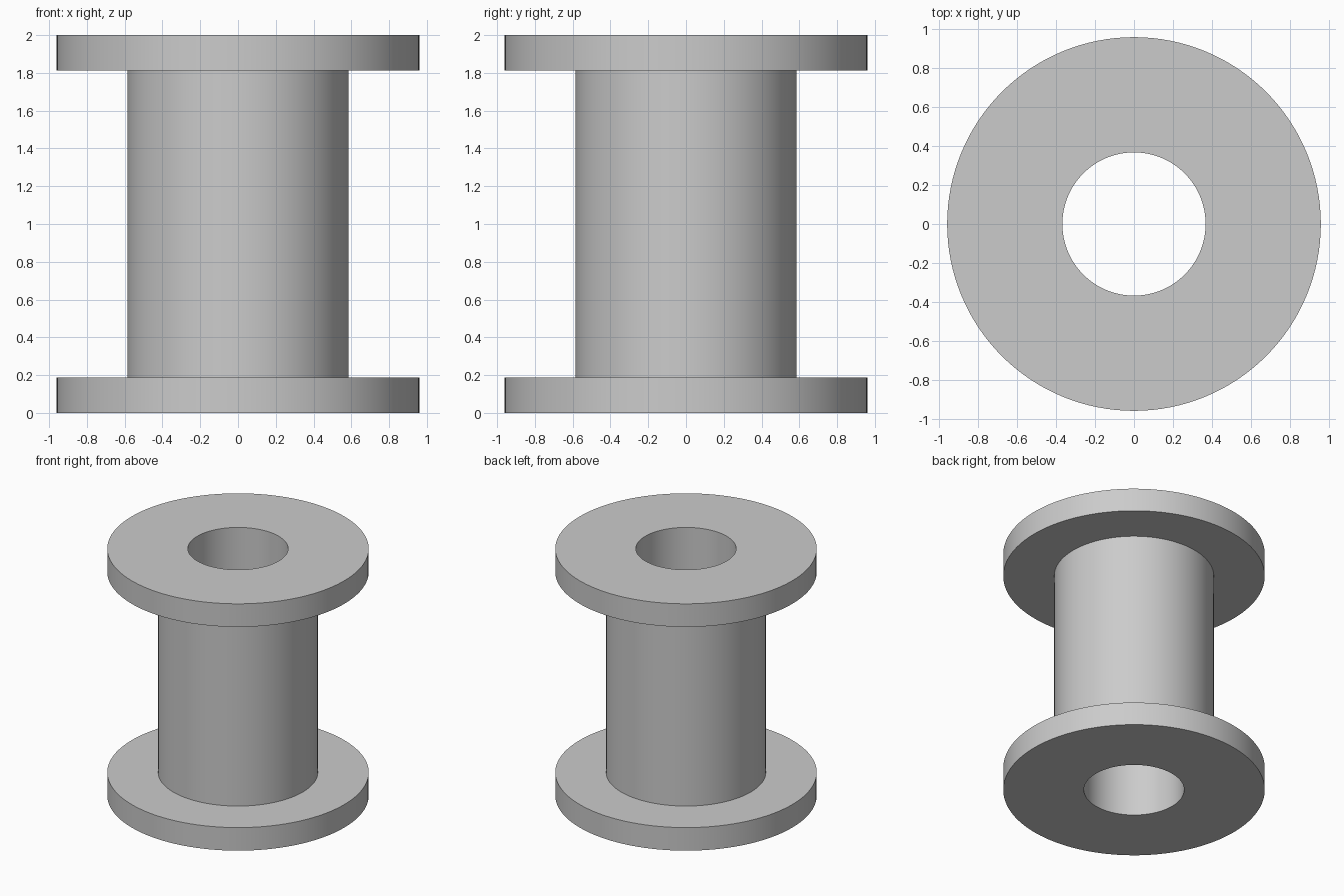
import bpy, bmesh
from math import pi
from mathutils import Matrix

cube = bpy.data.objects.get("Cube")
if cube:
    bpy.data.objects.remove(cube, do_unlink=True)

FLANGE_R, BARREL_R, BORE_R = 0.96, 0.586, 0.368
HEIGHT, FLANGE_T = 2.0, 0.187
SEGMENTS = 128

grey = bpy.data.materials.new("light_grey")
grey.use_nodes = True
colour = (0.6, 0.6, 0.6, 1)
grey.diffuse_color = colour
grey.node_tree.nodes["Principled BSDF"].inputs["Base Color"].default_value = colour

# Half profile of the spool: bore, flanges and barrel
profile = [
    (BORE_R, 0), (FLANGE_R, 0), (FLANGE_R, FLANGE_T), (BARREL_R, FLANGE_T),
    (BARREL_R, HEIGHT - FLANGE_T), (FLANGE_R, HEIGHT - FLANGE_T),
    (FLANGE_R, HEIGHT), (BORE_R, HEIGHT),
]

# Sweep the closed profile around the vertical axis
bm = bmesh.new()
rings = []
for i in range(SEGMENTS):
    turn = Matrix.Rotation(2 * pi * i / SEGMENTS, 3, "Z")
    rings.append([bm.verts.new((r, 0, z)) for r, z in profile])
    bmesh.ops.rotate(bm, verts=rings[-1], cent=(0, 0, 0), matrix=turn)
for i, ring in enumerate(rings):
    after = rings[(i + 1) % SEGMENTS]
    for j in range(len(profile)):
        k = (j + 1) % len(profile)
        bm.faces.new((ring[j], after[j], after[k], ring[k]))
bmesh.ops.recalc_face_normals(bm, faces=bm.faces)

mesh = bpy.data.meshes.new("spool")
bm.to_mesh(mesh)
bm.free()
mesh.materials.append(grey)
spool = bpy.data.objects.new("spool", mesh)
bpy.context.collection.objects.link(spool)

# Smooth round walls with crisp rims
bpy.ops.object.select_all(action="DESELECT")
spool.select_set(True)
bpy.context.view_layer.objects.active = spool
bpy.ops.object.shade_smooth_by_angle(angle=pi / 6)
